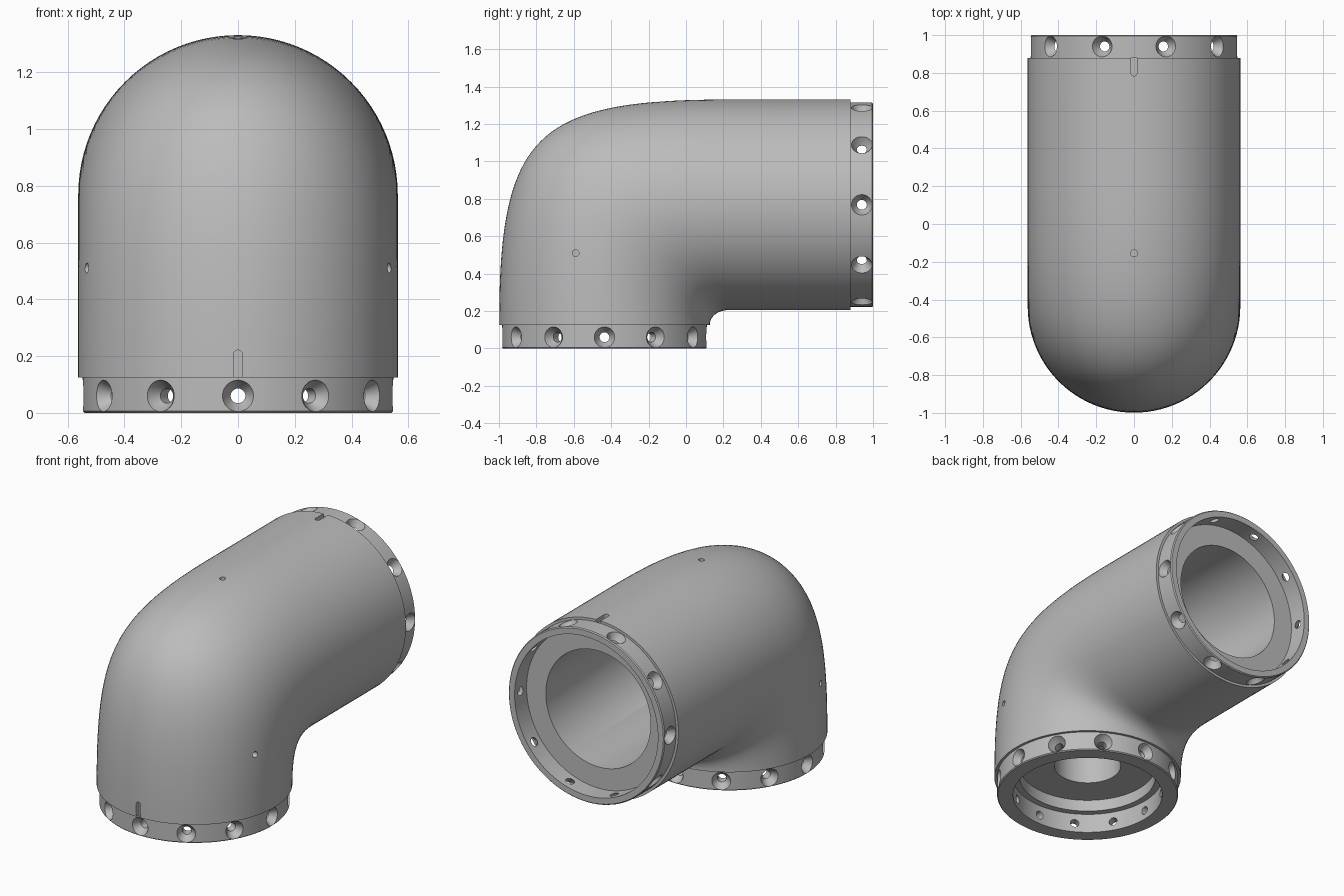
import bpy, bmesh, math
from mathutils import Vector, Matrix

cube = bpy.data.objects.get("Cube")
if cube:
    bpy.data.objects.remove(cube, do_unlink=True)

R = 0.563            # pipe radius
RIM = 0.547          # flange radius
VY, HZ = -0.436, 0.768   # axis of the lower and of the rear opening
STEP, BACK = 0.125, 0.88  # where the pipe meets each flange
SIDES = 96

grey = bpy.data.materials.new("satin_grey")
grey.use_nodes = True
color = (0.5, 0.5, 0.5, 1)
grey.diffuse_color = color
grey.node_tree.nodes["Principled BSDF"].inputs["Base Color"].default_value = color


def add(name, bm, place=Matrix()):
    bmesh.ops.recalc_face_normals(bm, faces=bm.faces)
    mesh = bpy.data.meshes.new(name)
    bm.to_mesh(mesh)
    bm.free()
    mesh.transform(place)
    mesh.materials.append(grey)
    obj = bpy.data.objects.new(name, mesh)
    bpy.context.scene.collection.objects.link(obj)
    return obj


def skin(bm, rings, closed=False):
    """Bridge equal rings of vertices; cap the ends unless closed."""
    pairs = list(zip(rings, rings[1:] + rings[:1] if closed else rings[1:]))
    for a, b in pairs:
        for i in range(len(a)):
            j = (i + 1) % len(a)
            bm.faces.new((a[i], a[j], b[j], b[i]))
    if not closed:
        bm.faces.new(rings[0])
        bm.faces.new(rings[-1])


def lathe(name, profile, place, sides=SIDES, closed=False):
    """Turn (radius, height) points about local z."""
    bm = bmesh.new()
    turn = [2 * math.pi * i / sides for i in range(sides)]
    skin(bm, [[bm.verts.new((r * math.cos(a), r * math.sin(a), h)) for a in turn]
              for r, h in profile], closed)
    return add(name, bm, place)


def box(name, center, size):
    bm = bmesh.new()
    bmesh.ops.create_cube(bm, size=1)
    bmesh.ops.scale(bm, vec=size, verts=bm.verts)
    return add(name, bm, Matrix.Translation(center))


def aim(origin, direction):
    turn = Vector(direction).to_track_quat('Z', 'Y').to_matrix().to_4x4()
    return Matrix.Translation(origin) @ turn


def cut(obj, cutters):
    """Subtract the cutters, bake the result and remove them."""
    group = bpy.data.collections.new("cutters")
    for c in cutters:
        c.hide_render = True
        group.objects.link(c)
    mod = obj.modifiers.new("cut", 'BOOLEAN')
    mod.operation = 'DIFFERENCE'
    mod.solver = 'EXACT'
    mod.operand_type = 'COLLECTION'
    mod.collection = group
    bpy.context.view_layer.update()
    graph = bpy.context.evaluated_depsgraph_get()
    baked = bpy.data.meshes.new_from_object(obj.evaluated_get(graph))
    obj.modifiers.clear()
    obj.data = baked
    for c in cutters:
        bpy.data.objects.remove(c, do_unlink=True)
    bpy.data.collections.remove(group)


def bezier(p, q, corner, pull, t):
    a, b = p.lerp(corner, pull), q.lerp(corner, pull)
    s = 1 - t
    return s**3 * p + 3 * s * s * t * a + 3 * s * t * t * b + t**3 * q


# Elbow body: elliptical sections between the inner and outer bend
bend = 0.225
inner0, inner1 = Vector((0, VY + R, STEP)), Vector((0, bend, HZ - R))
outer0, outer1 = Vector((0, VY - R, STEP)), Vector((0, bend, HZ + R))
inner_corner = Vector((0, inner0.y, inner1.z))
outer_corner = Vector((0, outer0.y, outer1.z))
pairs = [(bezier(inner0, inner1, inner_corner, 0.56, i / 40),
          bezier(outer0, outer1, outer_corner, 0.845, i / 40)) for i in range(41)]
pairs.append((Vector((0, BACK, HZ - R)), Vector((0, BACK, HZ + R))))
bm = bmesh.new()
rings = []
for p, q in pairs:
    mid, half = (p + q) / 2, (q - p) / 2
    rings.append([bm.verts.new(mid + half * math.cos(a) + Vector((R * math.sin(a), 0, 0)))
                  for a in (2 * math.pi * i / SIDES for i in range(SIDES))])
skin(bm, rings)
body = add("elbow_body", bm)

up = aim((0, VY, 0), (0, 0, 1))
rear = aim((0, 1, HZ), (0, -1, 0))


def drill(name, origin, direction, radius, depth):
    return lathe(name, [(radius, -depth), (radius, depth)], aim(origin, direction), 32)


# Bores, pin holes and alignment slots
side_x = 0.54
cut(body, [
    lathe("rear_bore", [(0.368, 0), (0.368, 1.4), (0.26, 1.62)], rear),
    lathe("lower_bore", [(0.41, 0.1), (0.41, 0.2), (0.2, 0.201), (0.2, HZ)], up),
    drill("top_pin", (0, -0.155, HZ + R), (0, 0, 1), 0.018, 0.05),
    drill("left_pin", (side_x, -0.59, 0.51), (1, 0, 0), 0.018, 0.05),
    drill("right_pin", (-side_x, -0.59, 0.51), (1, 0, 0), 0.018, 0.05),
    drill("front_slot_end", (0, VY - R, 0.205), (0, 1, 0), 0.016, 0.03),
    box("front_slot", (0, VY - R, 0.153), (0.032, 0.06, 0.104)),
    drill("top_slot_end", (0, 0.8, HZ + R), (0, 0, 1), 0.016, 0.03),
    box("top_slot", (0, 0.85, HZ + R), (0.032, 0.104, 0.06)),
])


# Flange rings with evenly spaced countersunk bolt holes
def flange(name, place, height, hole, count):
    c = 0.006
    ring = lathe(name, [(hole, 0), (RIM - c, 0), (RIM, c), (RIM, height), (hole, height)],
                 place, closed=True)
    bolts = []
    for i in range(count):
        a = 2 * math.pi * i / count
        local = aim((0, 0, 0.06), (math.cos(a), math.sin(a), 0))
        bolts.append(lathe("bolt_hole", [(0.026, 0.3), (0.026, RIM - 0.045),
                                         (0.054, RIM - 0.006), (0.06, RIM + 0.02)],
                           place @ local, 32))
    cut(ring, bolts)
    return ring


lower = flange("lower_flange", up, STEP, 0.45, 12)
rear_ring = flange("rear_flange", rear, 1 - BACK, 0.503, 10)

for obj in (body, lower, rear_ring):
    obj.select_set(True)
    bpy.context.view_layer.objects.active = obj
bpy.ops.object.shade_smooth_by_angle(angle=math.radians(30))
